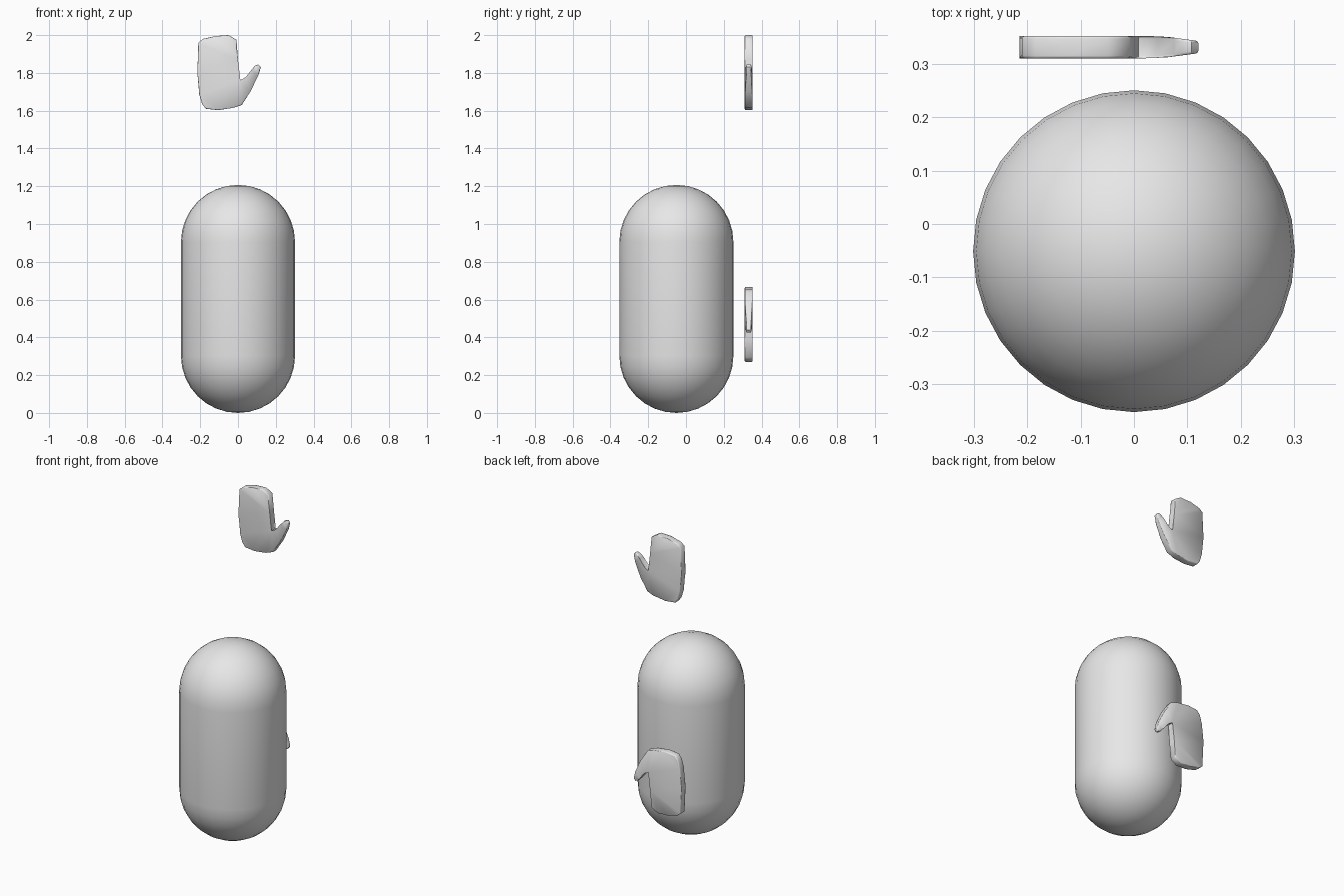
import bpy, bmesh, math
from mathutils import Vector

if "Cube" in bpy.data.objects:
    bpy.data.objects.remove(bpy.data.objects["Cube"])

grey = bpy.data.materials.new("light_grey")
grey.diffuse_color = (0.8, 0.8, 0.8, 1)
grey.use_nodes = True
grey.node_tree.nodes["Principled BSDF"].inputs["Base Color"].default_value = grey.diffuse_color


def finish(bm, name, angle):
    bmesh.ops.recalc_face_normals(bm, faces=bm.faces)
    mesh = bpy.data.meshes.new(name)
    bm.to_mesh(mesh)
    bm.free()
    mesh.materials.append(grey)
    ob = bpy.data.objects.new(name, mesh)
    bpy.context.collection.objects.link(ob)
    bpy.ops.object.select_all(action='DESELECT')
    ob.select_set(True)
    bpy.context.view_layer.objects.active = ob
    bpy.ops.object.shade_smooth_by_angle(angle=math.radians(angle))
    return ob


# Capsule body: half-circle profile with a straight side, spun round z
R, HEIGHT, CENTRE_Y, SIDES, STEPS = 0.302, 1.207, -0.051, 32, 8
bm = bmesh.new()
profile = []
for i in range(2 * STEPS + 2):
    lower = i <= STEPS
    a = -math.pi / 2 + (i if lower else i - 1) * math.pi / (2 * STEPS)
    z = (R if lower else HEIGHT - R) + R * math.sin(a)
    profile.append(bm.verts.new((R * math.cos(a), CENTRE_Y, z)))
edges = [bm.edges.new(pair) for pair in zip(profile, profile[1:])]
bmesh.ops.spin(bm, geom=profile + edges, cent=(0, CENTRE_Y, 0), axis=(0, 0, 1),
               angle=2 * math.pi, steps=SIDES)
bmesh.ops.remove_doubles(bm, verts=bm.verts, dist=1e-4)
finish(bm, "body", 40)

# Mitten outline in x, z
OUTLINE = [(-0.21, 1.96), (-0.185, 1.98), (-0.12, 1.995), (-0.05, 2.0),
           (-0.008, 1.975), (0.0, 1.87), (0.008, 1.757), (0.022, 1.76), (0.045, 1.775),
           (0.075, 1.82), (0.09, 1.838), (0.108, 1.845), (0.121, 1.83),
           (0.107, 1.785), (0.065, 1.70), (0.02, 1.63), (-0.025, 1.615),
           (-0.105, 1.603), (-0.17, 1.61), (-0.19, 1.635), (-0.205, 1.685),
           (-0.215, 1.80)]
Y_MID, HALF = 0.332, 0.021


def hand(name, flipped):
    bm = bmesh.new()
    rings = []
    for side in (-1, 1):
        ring = []
        for x, z in OUTLINE:
            # the thumb thins towards its tip
            half = HALF * (1 - 0.45 * max(0, min(1, (x - 0.05) / 0.07)))
            zz = 2.27 - z if flipped else z
            ring.append(bm.verts.new((x, Y_MID + side * half, zz)))
        rings.append(ring)
    front, back = rings
    n = len(OUTLINE)
    for i in range(n):
        j = (i + 1) % n
        bm.faces.new((front[i], front[j], back[j], back[i]))
    caps = [bm.faces.new(front), bm.faces.new(back)]
    rim = list({e for f in caps for e in f.edges})
    # soften both rims
    bmesh.ops.bevel(bm, geom=rim, offset=0.005, segments=2, profile=0.5,
                    affect='EDGES')
    bmesh.ops.triangulate(bm, faces=[f for f in bm.faces if len(f.verts) > 4])
    finish(bm, name, 50)


hand("upper_hand", False)
hand("lower_hand", True)
